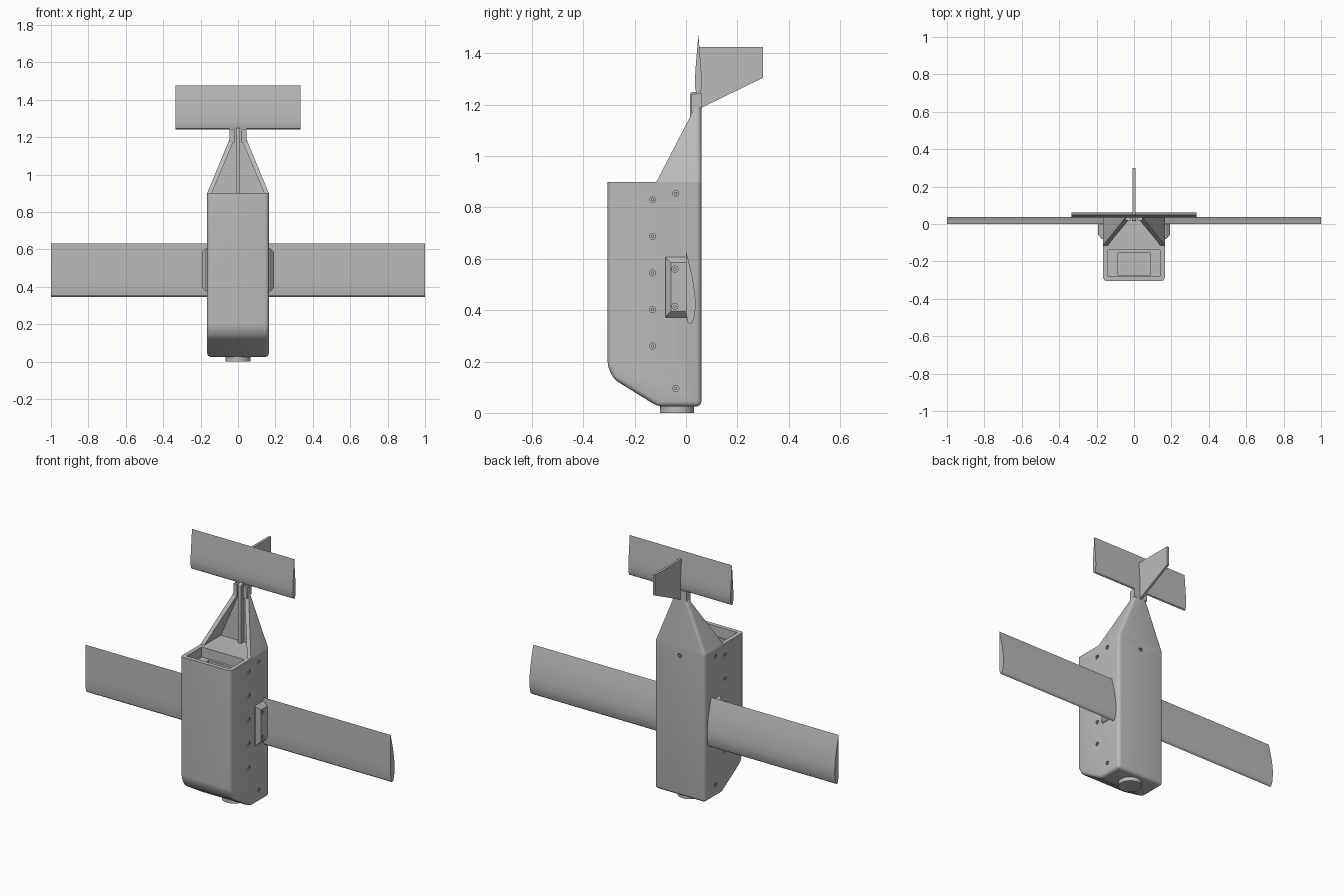
import bpy, bmesh, math
from mathutils import Vector, Matrix

cube = bpy.data.objects.get("Cube")
if cube:
    bpy.data.objects.remove(cube, do_unlink=True)

grey = bpy.data.materials.new("plain grey")
grey.use_nodes = True
grey.diffuse_color = (0.5, 0.5, 0.5, 1)
grey.node_tree.nodes["Principled BSDF"].inputs["Base Color"].default_value = (0.5, 0.5, 0.5, 1)


def finish(name, bm):
    bmesh.ops.recalc_face_normals(bm, faces=bm.faces)
    mesh = bpy.data.meshes.new(name)
    bm.to_mesh(mesh)
    bm.free()
    mesh.materials.append(grey)
    ob = bpy.data.objects.new(name, mesh)
    bpy.context.scene.collection.objects.link(ob)
    return ob


def hull(name, points, bevel=0, rule=None):
    """Convex solid around points, with rounded edges chosen by a rule."""
    bm = bmesh.new()
    for p in points:
        bm.verts.new(p)
    bmesh.ops.convex_hull(bm, input=bm.verts)
    bmesh.ops.dissolve_limit(bm, angle_limit=0.01, verts=bm.verts, edges=bm.edges)
    if bevel:
        edges = [e for e in bm.edges if rule(e.verts[0].co, e.verts[1].co)]
        bmesh.ops.bevel(bm, geom=edges, offset=bevel, segments=4, profile=0.5,
                        affect='EDGES', clamp_overlap=True)
    return finish(name, bm)


def box(name, x, y, z):
    return hull(name, [(a, b, c) for a in x for b in y for c in z])


def prism(name, profile, x0, x1):
    """Extrude a (y, z) outline along x."""
    bm = bmesh.new()
    face = bm.faces.new([bm.verts.new((x0, y, z)) for y, z in profile])
    out = bmesh.ops.extrude_face_region(bm, geom=[face])
    moved = [v for v in out["geom"] if isinstance(v, bmesh.types.BMVert)]
    bmesh.ops.translate(bm, verts=moved, vec=(x1 - x0, 0, 0))
    return finish(name, bm)


def cut(ob, cutter):
    mod = ob.modifiers.new("cut", 'BOOLEAN')
    mod.operation = 'DIFFERENCE'
    mod.solver = 'EXACT'
    mod.object = cutter
    cutter.hide_render = True
    cutter.hide_viewport = True
    cutter.display_type = 'WIRE'


def smooth(ob, angle=30):
    bpy.ops.object.select_all(action='DESELECT')
    bpy.context.view_layer.objects.active = ob
    ob.select_set(True)
    bpy.ops.object.shade_smooth_by_angle(angle=math.radians(angle))


def screw_holes(name, spots):
    """Ring-shaped recesses around screw heads: (position, axis direction)."""
    bm = bmesh.new()
    for pos, axis in spots:
        turn = Vector(axis).to_track_quat('Z', 'Y').to_matrix().to_4x4()
        place = Matrix.Translation(pos) @ turn
        rings = [[bm.verts.new(place @ Vector((r * math.cos(a), r * math.sin(a), h)))
                  for a in (k * math.tau / 16 for k in range(16))]
                 for r, h in ((0.012, -0.012), (0.012, 0.012), (0.006, 0.012), (0.006, -0.012))]
        for i in range(4):
            a, b = rings[i], rings[(i + 1) % 4]
            for k in range(16):
                j = (k + 1) % 16
                bm.faces.new((a[k], a[j], b[j], b[k]))
    return finish(name, bm)


# Fuselage with a rounded nose and an open front bay
W, BACK, DECK = 0.165, 0.06, 0.9
outline = [(-0.305, DECK), (-0.305, 0.18), (-0.28, 0.13), (-0.11, 0.025),
           (BACK, 0.025), (BACK, DECK)]
fuselage = hull("fuselage", [(s * W, y, z) for s in (-1, 1) for y, z in outline], 0.02,
                lambda a, b: min(a.z, b.z) < DECK - 0.01)
cut(fuselage, box("bay_cutter", (-0.14, 0.14), (-0.28, -0.14), (0.84, 1.0)))
cut(fuselage, box("bay_well_cutter", (-0.085, 0.085), (-0.275, -0.155), (0.3, 0.86)))

spots = []
for s in (-1, 1):
    spots += [((s * W, -0.13, 0.26 + 0.1425 * i), (s, 0, 0)) for i in range(5)]
    spots += [((s * W, -0.04, z), (s, 0, 0)) for z in (0.095, 0.855)]
spots.append(((0, BACK, 0.855), (0, 1, 0)))
cut(fuselage, screw_holes("fuselage_screw_cutter", spots))
smooth(fuselage)

# Tapered tail shell, open towards the front
NECK, TOP = 0.045, 1.19
tail = hull("tail_cone",
            [(s * W, y, DECK) for s in (-1, 1) for y in (-0.115, BACK)] +
            [(s * NECK, y, TOP) for s in (-1, 1) for y in (0.035, BACK)], 0.018,
            lambda a, b: min(a.y, b.y) > BACK - 0.001 and abs(a.z - b.z) > 0.1)
cut(tail, hull("tail_cutter",
               [(s * 0.145, y, DECK - 0.01) for s in (-1, 1) for y in (-0.3, 0.042)] +
               [(s * 0.018, y, TOP) for s in (-1, 1) for y in (-0.3, 0.042)]))
smooth(tail)
box("tail_neck", (-NECK, NECK), (0.035, BACK), (TOP - 0.002, 1.245))
for s in (-1, 1):
    box("neck_cheek", (s * 0.02, s * NECK), (0.02, 0.04), (1.17, 1.24))

# Centre spine, rounded at its top end
spine = hull("tail_spine", [(x, y, z) for x in (-0.01, 0.01) for y in (0.015, BACK - 0.005)
                            for z in (DECK - 0.005, 1.25)], 0.012,
             lambda a, b: min(a.z, b.z) > 1.24 and max(a.y, b.y) < 0.02)
smooth(spine)

# Wing section: flat front face, curved back, rounded leading edge
wing = prism("wing", [(0, 0.63), (0.008, 0.6), (0.02, 0.55), (0.03, 0.5), (0.036, 0.45),
                      (0.037, 0.41), (0.033, 0.375), (0.025, 0.353), (0.015, 0.345),
                      (0.006, 0.355), (0.001, 0.385), (0, 0.44)], -1, 1)
smooth(wing)

# Symmetric tailplane section
half = [(0.006, 1.4), (0.011, 1.34), (0.0135, 1.295), (0.012, 1.262), (0.007, 1.245)]
mid = 0.048
section = ([(mid, 1.475)] + [(mid + t, z) for t, z in half] + [(mid, 1.24)] +
           [(mid - t, z) for t, z in reversed(half)])
smooth(prism("tailplane", section, -0.335, 0.335))

# Upright fin
prism("fin", [(0.05, 1.425), (0.3, 1.425), (0.3, 1.305), (0.06, 1.188), (0.05, 1.188)],
      -0.007, 0.007)

# Wing brackets with chamfered rims
for s, side in ((-1, "right"), (1, "left")):
    bracket = hull(side + "_wing_bracket",
                   [(s * (W - 0.005), y, z) for y in (-0.08, 0.005) for z in (0.37, 0.61)] +
                   [(s * 0.172, y, z) for y in (-0.08, 0.005) for z in (0.375, 0.605)] +
                   [(s * 0.192, y, z) for y in (-0.058, 0.005) for z in (0.395, 0.585)])
    cut(bracket, screw_holes(side + "_bracket_screw_cutter",
                             [((s * 0.192, -0.043, z), (s, 0, 0)) for z in (0.415, 0.56)]))

# Motor boss under the nose
bm = bmesh.new()
bmesh.ops.create_cone(bm, cap_ends=True, segments=40, radius1=0.066, radius2=0.066, depth=0.03,
                      matrix=Matrix.Translation((0, -0.035, 0.015)))
smooth(finish("motor_boss", bm))
